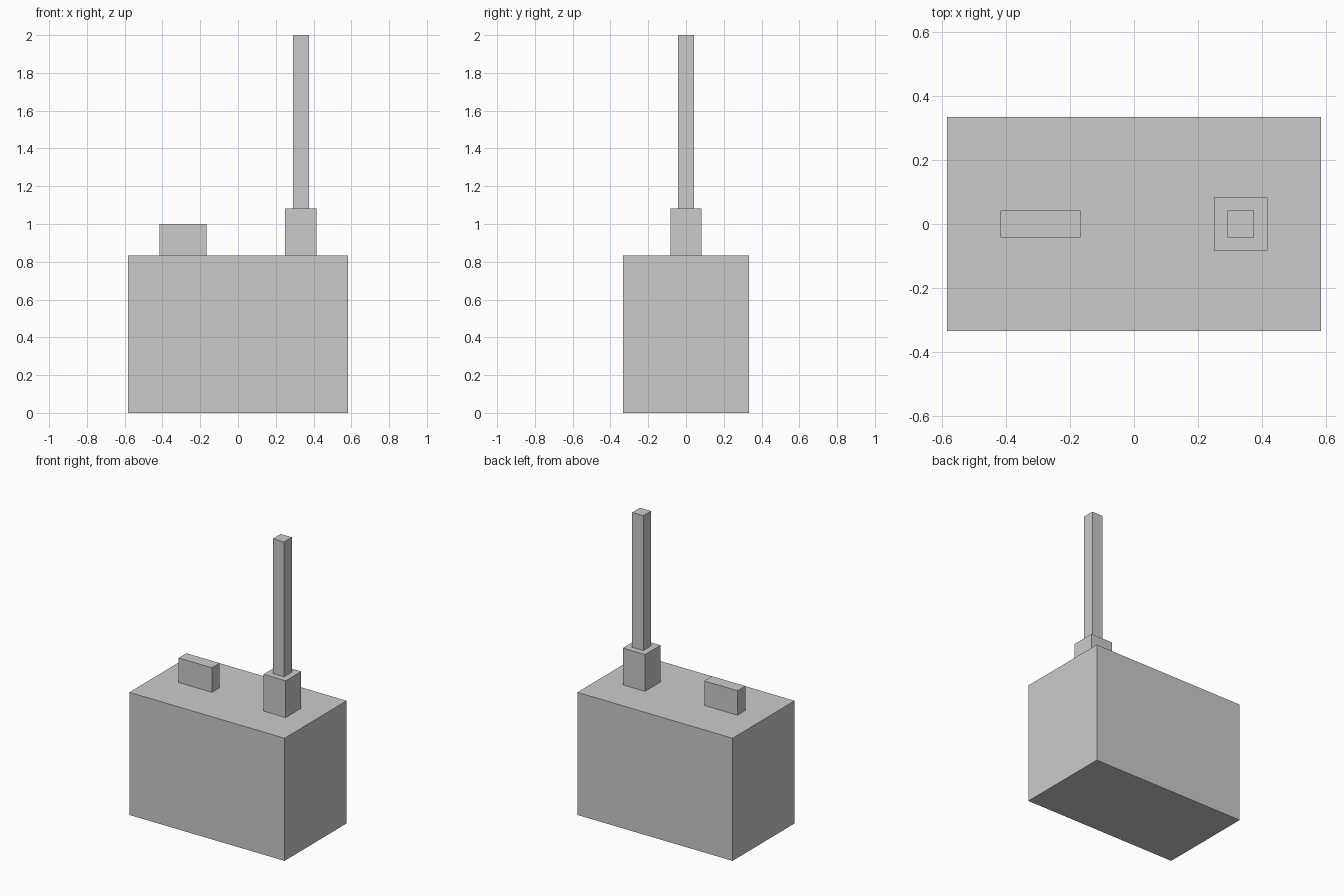
import bpy

if "Cube" in bpy.data.objects:
    bpy.data.objects.remove(bpy.data.objects["Cube"])

U = 1 / 12  # the model sits on a grid of twelfths


def box(name, x, y, z):
    """Axis-aligned box from (min, max) ranges in grid units."""
    ranges = (x, y, z)
    bpy.ops.mesh.primitive_cube_add(size=1, location=[(a + b) / 2 * U for a, b in ranges])
    ob = bpy.context.object
    ob.name = name
    ob.scale = [(b - a) * U for a, b in ranges]
    bpy.ops.object.transform_apply(location=False, rotation=False, scale=True)
    return ob


# main housing
box("body", (-7, 7), (-4, 4), (0, 10))
# flat dial on the left of the top
box("dial", (-5, -2), (-0.5, 0.5), (10, 12))
# antenna socket and mast on the right
box("antenna_base", (3, 5), (-1, 1), (10, 13))
box("antenna", (3.5, 4.5), (-0.5, 0.5), (13, 24))
